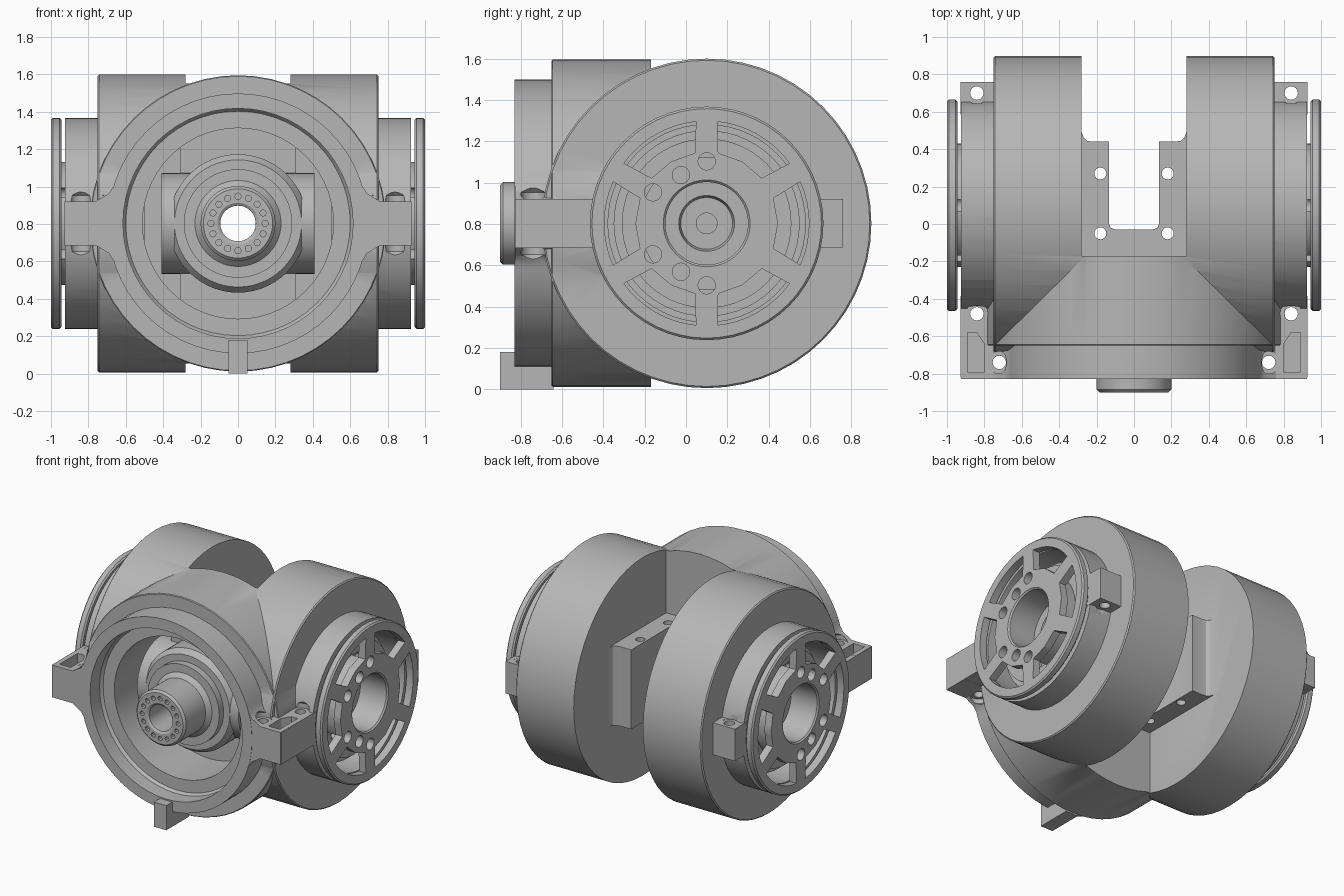
import bpy, bmesh, math
from mathutils import Vector

if "Cube" in bpy.data.objects:
    bpy.data.objects.remove(bpy.data.objects["Cube"])

C = 0.803    # height of the crossing axes
YC = 0.1     # depth of the side axis

metal = bpy.data.materials.new("grey metal")
metal.use_nodes = True
grey = (0.47, 0.47, 0.47, 1)
metal.diffuse_color = grey
metal.node_tree.nodes["Principled BSDF"].inputs["Base Color"].default_value = grey


# Local frames: u, v across the axis, w along it
def front(u, v, w):
    return Vector((u, w, C + v))


def side(u, v, w):
    return Vector((w, YC + u, C + v))


def upright(x=0, y=0):
    return lambda u, v, w: Vector((x + u, y + v, C + w))


def finish(name, bm):
    bmesh.ops.remove_doubles(bm, verts=bm.verts, dist=1e-5)
    bmesh.ops.recalc_face_normals(bm, faces=bm.faces)
    mesh = bpy.data.meshes.new(name)
    bm.to_mesh(mesh)
    bm.free()
    mesh.materials.append(metal)
    ob = bpy.data.objects.new(name, mesh)
    bpy.context.collection.objects.link(ob)
    return ob


def lathe(name, profile, frame, seg=56):
    """Closed profile of (radius, w) turned about the frame's axis."""
    bm = bmesh.new()
    rings = []
    for i in range(seg):
        a = 2 * math.pi * i / seg
        rings.append([bm.verts.new(frame(r * math.cos(a), r * math.sin(a), w))
                      for r, w in profile])
    n = len(profile)
    for i in range(seg):
        a, b = rings[i], rings[(i + 1) % seg]
        for j in range(n):
            k = (j + 1) % n
            if profile[j][0] == 0 and profile[k][0] == 0:
                continue
            if profile[j][0] == 0:
                bm.faces.new((a[j], a[k], b[k]))
            elif profile[k][0] == 0:
                bm.faces.new((a[j], a[k], b[j]))
            else:
                bm.faces.new((a[j], a[k], b[k], b[j]))
    return finish(name, bm)


def rod(name, r, w0, w1, frame, seg=56, c=0.0):
    return lathe(name, [(0, w0), (r - c, w0), (r, w0 + c), (r, w1 - c), (r - c, w1), (0, w1)]
                 if c else [(0, w0), (r, w0), (r, w1), (0, w1)], frame, seg)


def prism(name, outline, w0, w1, frame):
    bm = bmesh.new()
    lo = [bm.verts.new(frame(u, v, w0)) for u, v in outline]
    hi = [bm.verts.new(frame(u, v, w1)) for u, v in outline]
    bm.faces.new(lo)
    bm.faces.new(hi)
    for i in range(len(lo)):
        k = (i + 1) % len(lo)
        bm.faces.new((lo[i], lo[k], hi[k], hi[i]))
    return finish(name, bm)


def box(name, x0, x1, y0, y1, z0, z1):
    return prism(name, [(x0, y0), (x1, y0), (x1, y1), (x0, y1)], z0 - C, z1 - C, upright())


def combine(ob, tool, op):
    m = ob.modifiers.new("bool", 'BOOLEAN')
    m.operation, m.solver, m.object = op, 'EXACT', tool
    bpy.context.view_layer.update()
    dg = bpy.context.evaluated_depsgraph_get()
    mesh = bpy.data.meshes.new_from_object(ob.evaluated_get(dg))
    ob.modifiers.clear()
    ob.data = mesh
    bpy.data.objects.remove(tool)


def add(ob, tool):
    combine(ob, tool, 'UNION')


def cut(ob, tool):
    combine(ob, tool, 'DIFFERENCE')


# Housing: two crossing cylinders, front lip and foot
housing = rod("housing", 0.797, -0.75, 0.75, side, c=0.008)
add(housing, rod("front_barrel", 0.792, -0.65, YC, front, c=0.005))
add(housing, rod("front_lip", 0.695, -0.83, -0.6, front))
add(housing, box("foot", -0.05, 0.05, -0.9, -0.64, 0, 0.18))

# Side collars, ears and mounting bars
half = [(0.5, 0.4), (0.575, 0.385), (0.64, 0.24), (0.69, 0.16), (0.76, 0.118), (0.925, 0.118)]
for s in (-1, 1):
    add(housing, rod("collar", 0.565, s * 0.7, s * 0.925, side))
    ear = [(s * x, z) for x, z in half] + [(s * x, -z) for x, z in reversed(half)]
    add(housing, prism("ear", ear, -0.828, -0.64, front))
    add(housing, box("bar", s * 0.73, s * 0.927, -0.822, 0.76, C - 0.117, C + 0.117))

# Rear slot between the drums, then the bores
cut(housing, box("slot", -0.28, 0.28, -0.17, 1.2, -0.5, 2))
cut(housing, lathe("front_bore", [(0, -1), (0.615, -1), (0.615, -0.72), (0.6, -0.7),
                                  (0.51, -0.7), (0.51, -0.24), (0, -0.24)], front))
for s in (-1, 1):
    cut(housing, rod("side_bore", 0.5, s * 0.52, s * 1.1, side))

# Centre bracket joining the drums inside the slot
arm = [(0.3, -0.19), (0.3, 0.5), (0.28, 0.49), (0.268, 0.46), (0.25, 0.445), (0.22, 0.44),
       (0.135, 0.44), (0.135, 0.005), (0.125, -0.02), (0.1, -0.03)]
outline = arm + [(-x, y) for x, y in reversed(arm)]
add(housing, prism("bracket", outline, -0.29, 0.29, upright()))

# Core blocks at the bottom of the front bore
add(housing, box("upright_core", -0.31, 0.31, -0.33, -0.2, C - 0.53, C + 0.53))
add(housing, rod("cross_core", 0.27, -0.41, 0.41, lambda u, v, w: Vector((w, u - 0.31, C + v)), 40))
cut(housing, rod("through_hole", 0.095, -1, 0.2, front, 32))

# Screw holes and ear pockets
screw = [(0, -0.21), (0.06, -0.15), (0.06, -0.116), (0.036, -0.116),
         (0.036, 0.116), (0.06, 0.116), (0.06, 0.15), (0, 0.21)]
for s in (-1, 1):
    for x, y in ((0.84, -0.48), (0.84, 0.7), (0.72, -0.74)):
        cut(housing, lathe("screw", screw, upright(s * x, y), 16))
    for y in (-0.05, 0.27):
        cut(housing, rod("bracket_screw", 0.032, -0.4, 0.4, upright(s * 0.18, y), 16))
    pocket = [(0.8, -0.79), (0.89, -0.79), (0.89, -0.58), (0.84, -0.58), (0.8, -0.64)]
    cut(housing, prism("pocket", [(s * x, y) for x, y in pocket], -0.06, 0.2, upright()))

# Front rotor with its hollow hub and ring of small holes
rotor = lathe("front_rotor", [(0.095, -0.3), (0.37, -0.3), (0.37, -0.54), (0.34, -0.58),
                              (0.29, -0.58), (0.29, -0.63), (0.23, -0.63), (0.2, -0.66),
                              (0.2, -0.885), (0.185, -0.9), (0.11, -0.9), (0.095, -0.89)], front)
for i in range(16):
    a = math.tau * i / 16
    u, v = 0.145 * math.cos(a), 0.145 * math.sin(a)
    cut(rotor, rod("pin_hole", 0.017, -0.95, -0.86,
                   lambda p, q, w: front(p + u, q + v, w), 8))

# Spoked output wheel on each side
wheel = lathe("side_wheel", [(0.2, 0.75), (0.33, 0.75), (0.33, 0.945), (0.555, 0.945),
                             (0.565, 0.955), (0.565, 0.99), (0.555, 1.0), (0.21, 1.0),
                             (0.2, 0.99)], side)
for i in range(6):
    mid = math.tau * i / 6
    arc = [math.radians(d) for d in range(-24, 25, 6)]
    window = [(0.495 * math.cos(mid + a), 0.495 * math.sin(mid + a)) for a in arc]
    window += [(0.345 * math.cos(mid + a), 0.345 * math.sin(mid + a)) for a in (0.36, 0, -0.36)]
    cut(wheel, prism("window", window, 0.9, 1.1, side))
for r, deg in ((0.3, 90), (0.3, -90), (0.3, 150), (0.3, 210), (0.265, 118), (0.265, 242)):
    u, v = r * math.cos(math.radians(deg)), r * math.sin(math.radians(deg))
    cut(wheel, rod("wheel_hole", 0.042, 0.85, 1.1,
                   lambda p, q, w: side(p + u, q + v, w), 16))

# Stator rings and hub floor behind each wheel
stator = lathe("side_stator", [(0.32, 0.5), (0.48, 0.5), (0.48, 0.76), (0.45, 0.76),
                               (0.45, 0.82), (0.41, 0.82), (0.41, 0.87), (0.32, 0.87)], side)
hub = lathe("side_hub", [(0, 0.5), (0.21, 0.5), (0.21, 0.78), (0.135, 0.78), (0.125, 0.74),
                         (0.05, 0.74), (0.05, 0.68), (0, 0.68)], side, 40)

# Mirror the side parts and shade everything
for ob in (wheel, stator, hub):
    m = ob.modifiers.new("mirror", 'MIRROR')
    m.use_mirror_merge = False

for ob in (housing, rotor, wheel, stator, hub):
    bpy.ops.object.select_all(action='DESELECT')
    ob.select_set(True)
    bpy.context.view_layer.objects.active = ob
    bpy.ops.object.shade_smooth_by_angle(angle=math.radians(28))
